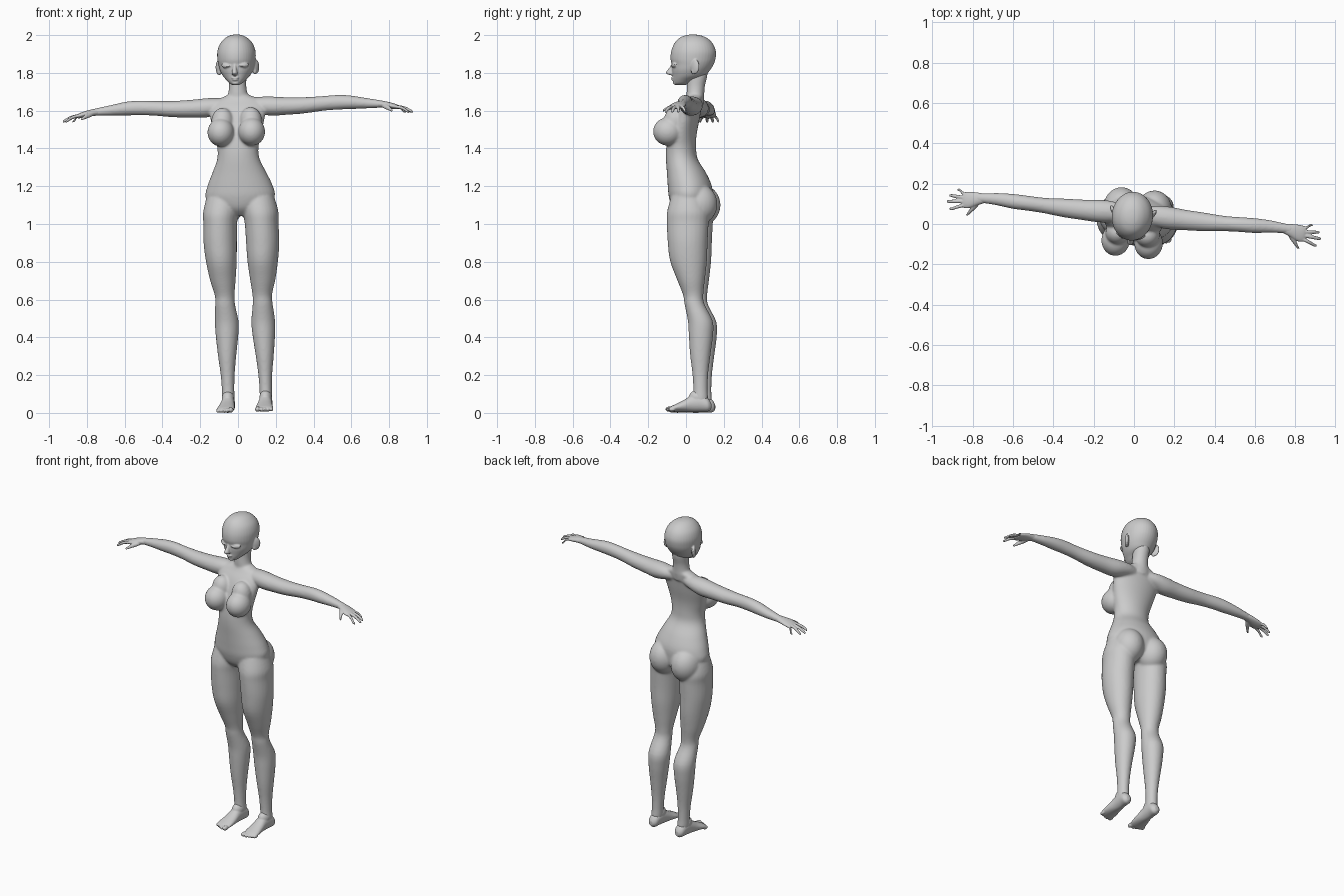
import bpy, bmesh, math
from mathutils import Matrix, Vector

# Whole figure leans and turns slightly; parts are built symmetric, then posed
POSE = (Matrix.Translation((.045, .03, .003)) @ Matrix.Rotation(-.0285, 4, 'Y')
        @ Matrix.Rotation(-.1, 4, 'Z') @ Matrix.Translation((0, -.03, 0)))
ORDER = {'z': (1, 2, 0), 'x': (0, 1, 2), 'y': (1, 0, 2)}


def smooth_rows(rows, steps=4):
    """Catmull-Rom interpolation of the section rows."""
    out = []
    for i in range(len(rows) - 1):
        p = [rows[max(0, min(len(rows) - 1, i + k))] for k in (-1, 0, 1, 2)]
        for j in range(steps):
            u = j / steps
            out.append([.5 * (2 * b + (c - a) * u + (2 * a - 5 * b + 4 * c - d) * u * u
                              + (3 * b - a - 3 * c + d) * u ** 3) for a, b, c, d in zip(*p)])
    return out + [list(rows[-1])]


def loft(bm, axis, rows, s=1, n=28):
    """Elliptical sections (along, centre a, centre b, radius a, radius b)."""
    rings = []
    for t, a, b, ra, rb in smooth_rows(rows):
        ring = []
        for k in range(n):
            w = 2 * math.pi * k / n
            p, q = a + ra * math.cos(w), b + rb * math.sin(w)
            co = {'z': (p, q, t), 'x': (t, p, q), 'y': (p, t, q)}[axis]
            ring.append(bm.verts.new((co[0] * s, co[1], co[2])))
        rings.append(ring)
    for r0, r1 in zip(rings, rings[1:]):
        for k in range(n):
            bm.faces.new((r0[k], r0[(k + 1) % n], r1[(k + 1) % n], r1[k]))
    bm.faces.new(rings[0])
    bm.faces.new(rings[-1])


def ball(bm, centre, radii, s=1, turn=0):
    c = Vector((centre[0] * s, centre[1], centre[2]))
    m = (Matrix.Translation(c) @ Matrix.Rotation(turn * s, 4, 'Z')
         @ Matrix.Diagonal((*radii, 1)))
    bmesh.ops.create_uvsphere(bm, u_segments=28, v_segments=18, radius=1, matrix=m)


def finish(bm, name, voxel, iterations):
    """Fuse the overlapping shells into one soft skin."""
    bmesh.ops.recalc_face_normals(bm, faces=bm.faces)
    me = bpy.data.meshes.new(name)
    bm.to_mesh(me)
    bm.free()
    for p in me.polygons:
        p.use_smooth = True
    ob = bpy.data.objects.new(name, me)
    bpy.context.collection.objects.link(ob)
    ob.matrix_world = POSE
    r = ob.modifiers.new("fuse", 'REMESH')
    r.mode = 'VOXEL'
    r.voxel_size = voxel
    r.use_smooth_shade = True
    sm = ob.modifiers.new("soften", 'SMOOTH')
    sm.factor = .5
    sm.iterations = iterations


# Torso and neck
body = bmesh.new()
loft(body, 'z', [(1.04, 0, .02, .05, .05), (1.08, 0, .03, .14, .1), (1.14, 0, .025, .184, .115),
                 (1.2, 0, .02, .173, .116), (1.27, 0, .002, .143, .103), (1.34, 0, -.022, .113, .084),
                 (1.4, 0, -.026, .109, .079), (1.47, 0, -.02, .125, .075), (1.55, 0, 0, .143, .07),
                 (1.61, 0, .02, .15, .06), (1.65, 0, .04, .13, .048), (1.675, 0, .05, .07, .042),
                 (1.69, 0, .05, .04, .03)], n=40)
loft(body, 'z', [(1.62, 0, .045, .07, .045), (1.66, 0, .05, .062, .046), (1.69, 0, .05, .051, .047),
                 (1.73, 0, .053, .046, .048), (1.78, 0, .06, .048, .053), (1.82, 0, .065, .045, .05)])
for s in (1, -1):
    # Bust and seat
    ball(body, (.082, -.088, 1.485), (.071, .079, .075), s)
    ball(body, (.075, -.05, 1.54), (.06, .06, .075), s)
    ball(body, (.082, .075, 1.1), (.089, .1, .107), s)
    # Legs
    loft(body, 'z', [(1.14, .09, .02, .09, .09), (1.06, .105, .022, .095, .112), (1.0, .11, .02, .089, .111),
                     (.9, .113, .02, .088, .106), (.8, .11, .024, .081, .098), (.7, .106, .037, .067, .074),
                     (.62, .1, .048, .052, .054), (.57, .1, .055, .053, .053), (.48, .097, .086, .063, .066),
                     (.4, .098, .089, .059, .064), (.3, .1, .086, .048, .054), (.2, .1, .086, .037, .042),
                     (.12, .1, .087, .033, .038), (.07, .1, .087, .033, .04), (.03, .1, .087, .028, .036)], s)
    # Arms
    loft(body, 'x', [(.03, .05, 1.63, .03, .03), (.1, .05, 1.625, .05, .042), (.17, .047, 1.617, .056, .051),
                     (.25, .045, 1.615, .051, .047), (.35, .045, 1.616, .046, .043), (.45, .047, 1.623, .038, .039),
                     (.53, .05, 1.627, .037, .039), (.6, .052, 1.625, .037, .036), (.68, .055, 1.618, .031, .028),
                     (.75, .053, 1.612, .025, .021), (.79, .05, 1.608, .026, .017)], s)
finish(body, "body", .006, 12)

# Head: skull, nose, lips, lids, ears
head = bmesh.new()
loft(head, 'z', [(2.001, 0, .036, .008, .01), (1.996, 0, .037, .034, .042), (1.98, 0, .038, .062, .077),
                 (1.95, 0, .04, .088, .104), (1.91, 0, .04, .101, .119), (1.87, 0, .037, .101, .119),
                 (1.84, 0, .035, .096, .11), (1.81, 0, .026, .087, .1), (1.78, 0, .015, .07, .085),
                 (1.758, 0, -.008, .049, .06), (1.742, 0, -.022, .032, .042), (1.733, 0, -.03, .015, .025)], n=40)
loft(head, 'z', [(1.85, 0, -.066, .007, .008), (1.825, 0, -.075, .01, .014), (1.805, 0, -.084, .014, .021),
                 (1.794, 0, -.084, .016, .021), (1.786, 0, -.074, .011, .012)])
ball(head, (0, -.068, 1.772), (.02, .011, .006))
ball(head, (0, -.066, 1.761), (.016, .011, .006))
ball(head, (0, -.055, 1.745), (.02, .014, .011))
for s in (1, -1):
    ball(head, (.046, -.058, 1.838), (.027, .013, .014), s, .3)
    loft(head, 'x', [(.02, -.072, 1.837, .004, .003), (.045, -.071, 1.832, .005, .0035),
                     (.075, -.05, 1.842, .004, .003)], s)
    ball(head, (.1, .058, 1.828), (.011, .027, .039), s, -.5)
    ball(head, (.095, .05, 1.805), (.01, .014, .018), s, -.3)
finish(head, "head", .004, 4)

# Hands: palm, four fingers, thumb
hands = bmesh.new()
FINGERS = [(.008, -.015, .915, .009), (.028, .02, .932, .0095), (.046, .05, .922, .009), (.063, .082, .886, .008)]
for s in (1, -1):
    loft(hands, 'x', [(.74, .053, 1.612, .022, .018), (.78, .046, 1.608, .032, .018), (.82, .037, 1.6, .041, .016),
                      (.845, .035, 1.594, .039, .013), (.856, .035, 1.591, .03, .009)], s)
    for base, tip, reach, r in FINGERS:
        mid = (base + tip) / 2
        loft(hands, 'x', [(.825, base, 1.598, r, r), (.845, base, 1.595, r, r),
                          ((.84 + reach) / 2, mid, 1.587, r, r), (reach - .012, tip, 1.571, r * .85, r * .9),
                          (reach, tip, 1.564, r * .5, r * .5)], s, 14)
    loft(hands, 'y', [(.04, .775, 1.605, .015, .012), (.01, .79, 1.597, .015, .013),
                      (-.015, .807, 1.588, .011, .011), (-.04, .826, 1.575, .006, .006)], s, 14)
finish(hands, "hands", .0035, 3)

# Feet with toes
feet = bmesh.new()
for s in (1, -1):
    loft(feet, 'y', [(.145, .1, .03, .012, .014), (.128, .1, .036, .03, .034), (.09, .1, .048, .034, .047),
                     (.045, .1, .045, .036, .045), (0, .101, .032, .042, .031), (-.04, .103, .022, .047, .021),
                     (-.065, .104, .016, .045, .015), (-.076, .104, .014, .034, .01)], s)
    ball(feet, (.1, .07, .075), (.033, .045, .04), s)
    ball(feet, (.071, -.082, .015), (.014, .021, .014), s)
    for k in range(4):
        ball(feet, (.093 + .0165 * k, -.082 + .007 * k, .012), (.0095, .018, .011), s)
finish(feet, "feet", .004, 3)
